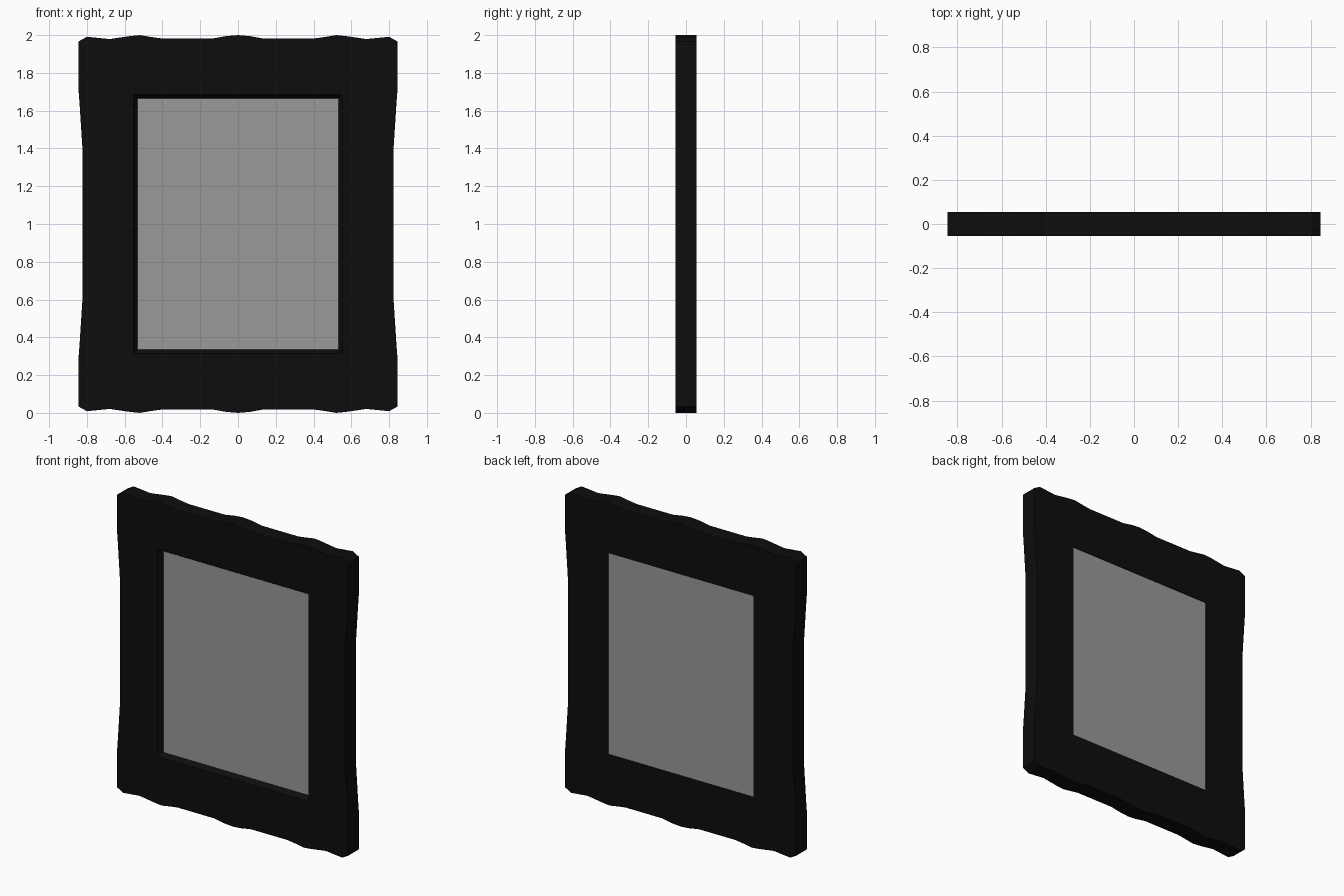
import bpy, bmesh

if "Cube" in bpy.data.objects:
    bpy.data.objects.remove(bpy.data.objects["Cube"])

def material(name, c):
    m = bpy.data.materials.new(name)
    m.diffuse_color = (c, c, c, 1)
    m.use_nodes = True
    m.node_tree.nodes["Principled BSDF"].inputs["Base Color"].default_value = m.diffuse_color
    return m

def finish(bm, name):
    bmesh.ops.recalc_face_normals(bm, faces=bm.faces)
    me = bpy.data.meshes.new(name)
    bm.to_mesh(me)
    bm.free()
    ob = bpy.data.objects.new(name, me)
    bpy.context.collection.objects.link(ob)
    return ob

CZ, HALF_T = 1.0, 0.055

# One quarter of the wavy outline, relative to the centre, then mirrored
quarter = [(0, 1.0), (0.06, 0.995), (0.135, 0.982), (0.40, 0.982), (0.46, 0.99),
           (0.52, 1.0), (0.57, 0.995), (0.68, 0.979), (0.80, 0.991), (0.845, 0.966),
           (0.845, 0.72), (0.839, 0.64), (0.823, 0.39)]
right = quarter + [(x, -z) for x, z in reversed(quarter)]
outline = right + [(-x, z) for x, z in reversed(right[1:-1])]

def rect(hx, hz):
    return [(-hx, -hz), (hx, -hz), (hx, hz), (-hx, hz)]

# Frame: outer band, front and back faces, stepped inner rim
bm = bmesh.new()

def ring(points, y):
    vs = [bm.verts.new((x, y, z + CZ)) for x, z in points]
    es = [bm.edges.new((vs[i], vs[(i + 1) % len(vs)])) for i in range(len(vs))]
    return vs, es

def wall(a, b):
    n = len(a)
    for i in range(n):
        j = (i + 1) % n
        bm.faces.new((a[i], a[j], b[j], b[i]))

of, ofe = ring(outline, -HALF_T)
ob_, obe = ring(outline, HALF_T)
rf, rfe = ring(rect(0.553, 0.685), -HALF_T)
rm, _ = ring(rect(0.532, 0.665), -0.022)
rb, rbe = ring(rect(0.532, 0.665), HALF_T)
wall(of, ob_)
wall(rf, rm)
wall(rm, rb)
bmesh.ops.triangle_fill(bm, use_beauty=True, edges=ofe + rfe, normal=(0, -1, 0))
bmesh.ops.triangle_fill(bm, use_beauty=True, edges=obe + rbe, normal=(0, 1, 0))
frame = finish(bm, "frame")
frame.data.materials.append(material("black", 0.004))

# Glass panel set inside the opening
bm = bmesh.new()
bmesh.ops.create_cube(bm, size=1)
for v in bm.verts:
    v.co.x *= 1.064
    v.co.y = -0.02 if v.co.y < 0 else 0.05
    v.co.z = v.co.z * 1.33 + CZ
panel = finish(bm, "mirror_panel")
panel.data.materials.append(material("grey", 0.32))
